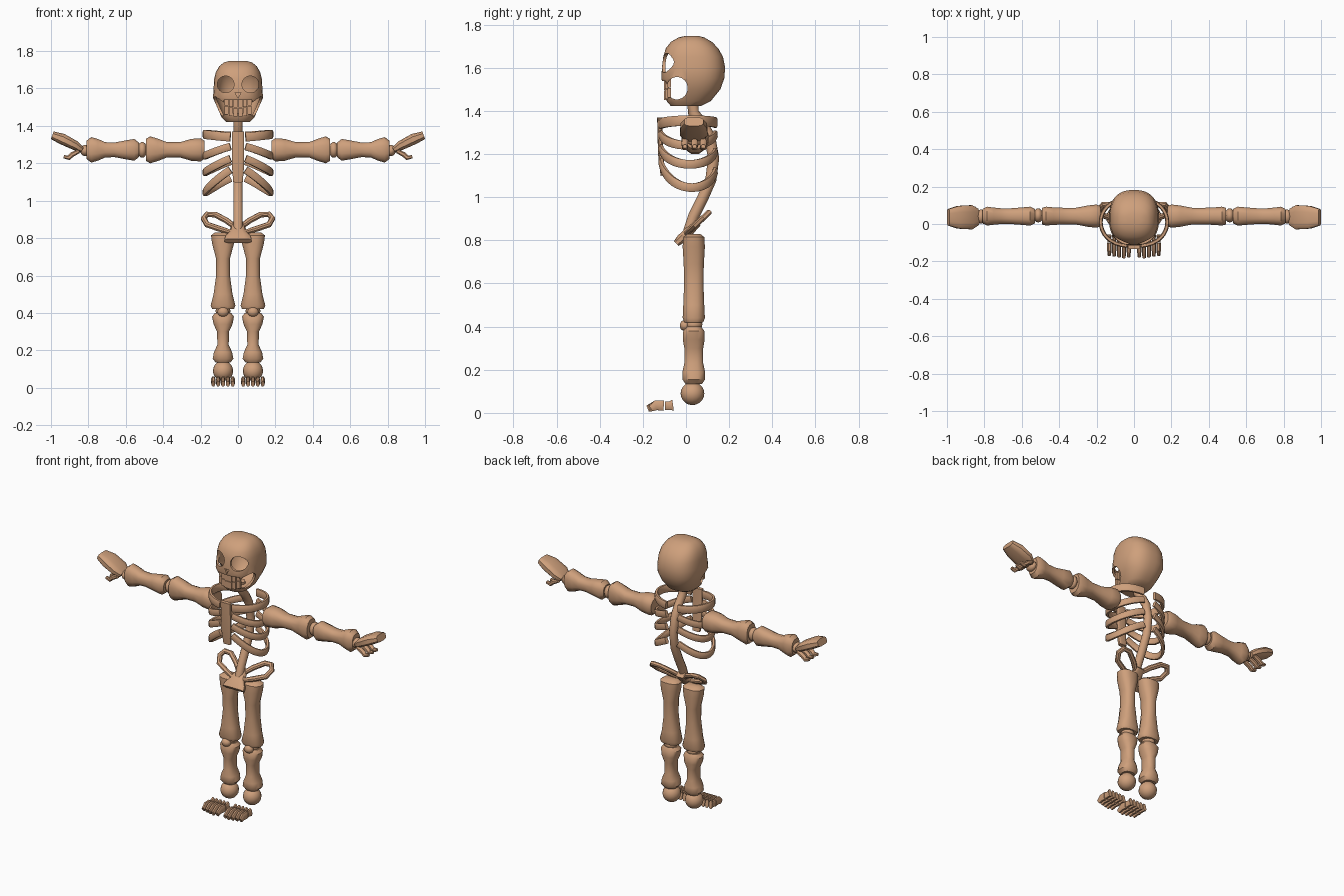
import bpy, bmesh, math
from mathutils import Vector, Matrix

old = bpy.data.objects.get("Cube")
if old:
    bpy.data.objects.remove(old)

bone = bpy.data.materials.new("tan_bone")
bone.use_nodes = True
TAN = (0.62, 0.35, 0.2, 1)
bone.diffuse_color = TAN
bone.node_tree.nodes["Principled BSDF"].inputs["Base Color"].default_value = TAN

X, Y, Z = Vector((1, 0, 0)), Vector((0, 1, 0)), Vector((0, 0, 1))


def finish(name, bm, smooth=True):
    bmesh.ops.recalc_face_normals(bm, faces=bm.faces)
    mesh = bpy.data.meshes.new(name)
    bm.to_mesh(mesh)
    bm.free()
    mesh.materials.append(bone)
    obj = bpy.data.objects.new(name, mesh)
    bpy.context.collection.objects.link(obj)
    bpy.ops.object.select_all(action='DESELECT')
    obj.select_set(True)
    bpy.context.view_layer.objects.active = obj
    if smooth:
        bpy.ops.object.shade_smooth_by_angle(angle=math.radians(40))
    return obj


def skin(name, rings, closed=False):
    """Join rings of points into a surface."""
    bm = bmesh.new()
    loops = [[bm.verts.new(p) for p in ring] for ring in rings]
    n = len(loops[0])
    pairs = list(zip(loops, loops[1:])) + ([(loops[-1], loops[0])] if closed else [])
    for a, b in pairs:
        for i in range(n):
            j = (i + 1) % n
            bm.faces.new((a[i], a[j], b[j], b[i]))
    if not closed:
        bm.faces.new(loops[0])
        bm.faces.new(loops[-1])
    return finish(name, bm)


def oval(center, u, v, sides, power=1.0):
    pts = []
    for i in range(sides):
        a = math.tau * (i + 0.5) / sides
        c, s = math.cos(a), math.sin(a)
        pts.append(center + u * math.copysign(abs(c) ** power, c)
                   + v * math.copysign(abs(s) ** power, s))
    return pts


def sweep(name, path, sizes, side, sides=12, power=0.8, closed=False):
    """Sweep an oval along a path; sizes are half extents along side and across it."""
    path = [Vector(p) for p in path]
    if isinstance(sizes, tuple):
        sizes = [sizes] * len(path)
    rings, n = [], len(path)
    for i, (p, (a, b)) in enumerate(zip(path, sizes)):
        before = path[i - 1] if i or closed else p
        after = path[(i + 1) % n] if i < n - 1 or closed else p
        t = (after - before).normalized()
        u = (side - t * side.dot(t)).normalized()
        rings.append(oval(p, u * a, t.cross(u) * b, sides, power))
    return skin(name, rings, closed)


def ball(name, center, radii):
    bm = bmesh.new()
    bmesh.ops.create_uvsphere(bm, u_segments=16, v_segments=10, radius=1,
                              matrix=Matrix.LocRotScale(center, None, Vector(radii)))
    return finish(name, bm)


def box(name, center, size):
    bm = bmesh.new()
    bmesh.ops.create_cube(bm, size=1,
                          matrix=Matrix.LocRotScale(Vector(center), None, Vector(size)))
    return finish(name, bm, False)


def apply(obj, mod):
    bpy.context.view_layer.objects.active = obj
    bpy.ops.object.modifier_apply(modifier=mod.name)


def cut(obj, cutter):
    mod = obj.modifiers.new("opening", 'BOOLEAN')
    mod.operation, mod.solver, mod.object = 'DIFFERENCE', 'EXACT', cutter
    apply(obj, mod)
    bpy.data.objects.remove(cutter)


# Skull shell: height, half width, front, back
head = [(1.422, .065, -.07, .07), (1.445, .088, -.09, .115), (1.5, .112, -.1, .16),
        (1.55, .134, -.115, .178), (1.6, .131, -.112, .182), (1.65, .128, -.106, .172),
        (1.69, .118, -.094, .15), (1.72, .1, -.07, .12), (1.74, .074, -.035, .085),
        (1.748, .04, 0, .055)]
skull = skin("skull", [oval(Vector((0, (f + b) / 2, z)), X * w, Y * ((b - f) / 2), 32, .8)
                       for z, w, f, b in head])
shell = skull.modifiers.new("shell", 'SOLIDIFY')
shell.thickness, shell.offset = .014, -1
apply(skull, shell)

# Eye, nose, mouth and cheek openings
for s in (1, -1):
    cut(skull, sweep("eye_cutter", [(s * .066, -.2, 1.622), (s * .066, 0, 1.622)],
                     (.045, .045), X, 20, 1))
cut(skull, sweep("nose_cutter", [(0, -.2, 1.568), (0, -.06, 1.568)], (.019, .018), Z, 3, 1))
cut(skull, box("mouth_cutter", (0, -.12, 1.503), (.15, .18, .072)))
cut(skull, sweep("cheek_cutter", [(-.3, -.042, 1.505), (.3, -.042, 1.505)],
                 (.052, .05), Z, 20, 1))
bpy.context.view_layer.objects.active = skull
skull.select_set(True)
bpy.ops.object.shade_smooth_by_angle(angle=math.radians(40))

# Teeth in two curved rows
for i in range(6):
    x = (i - 2.5) * .025
    lift = 3 * x * x
    for row, z, h in (("upper", 1.521, .048), ("lower", 1.472, .044)):
        box(f"{row}_tooth_{i + 1}", (x, -.093 + 4 * x * x, z + lift), (.022, .018, h))

# Spine from skull to pelvis
spine = [(.03, 1.45), (.035, 1.39), (.075, 1.34), (.11, 1.28), (.128, 1.18),
         (.115, 1.08), (.075, .99), (.035, .91), (.012, .84)]
sweep("spine", [(0, y, z) for y, z in spine], (.026, .026), X, 10, 1)

# Breastbone
sweep("breastbone", [(0, -.106, 1.1), (0, -.118, 1.2), (0, -.122, 1.37)],
      [(.026, .012), (.034, .012), (.034, .012)], X, 12, .5)

# Rib pairs: front, side and back heights, half height of the band
ribs = [("collar", 1.34, 1.355, 1.345, .025), ("upper_rib", 1.29, 1.24, 1.29, .021),
        ("middle_rib", 1.225, 1.152, 1.21, .021), ("lower_rib", 1.165, 1.045, 1.12, .021)]
for s, label in ((1, "left"), (-1, "right")):
    for name, front, mid, back, half in ribs:
        path = []
        for i in range(17):
            t = i / 16
            a = math.pi * (.05 + .9 * t)
            z = front + (back - front) * t + (mid - (front + back) / 2) * math.sin(math.pi * t)
            path.append((s * .178 * math.sin(a) ** .8, .01 - .128 * math.cos(a), z))
        sweep(f"{label}_{name}", path, (half, .011), Z, 8, .6)


# Pelvis lies in a tilted plane
def tilt(x, z):
    return (x, -.04 + (z - .79) * 1.05, z)


wing = [(.02, .862), (.06, .893), (.12, .925), (.165, .927), (.184, .905),
        (.165, .872), (.1, .85), (.04, .832)]
sweep("pelvis_base", [tilt(0, z) for z in (.785, .805, .835, .88)],
      [(.075, .016), (.068, .022), (.04, .022), (.03, .018)], X, 12, .6)

# Bone outlines: distance along the limb, half width, half depth
thigh = [(.83, .045, .03), (.815, .066, .05), (.77, .06, .053), (.69, .038, .048),
         (.6, .038, .046), (.5, .052, .05), (.44, .068, .053), (.42, .06, .045)]
shin = [(.4, .045, .035), (.38, .06, .05), (.34, .052, .052), (.3, .033, .045),
        (.23, .031, .045), (.19, .05, .054), (.155, .057, .054), (.135, .04, .04)]
upper_arm = [(.18, .055, .05), (.2, .064, .064), (.25, .058, .06), (.31, .046, .042),
             (.38, .046, .042), (.43, .048, .062), (.47, .052, .074), (.493, .045, .06)]
forearm = [(.53, .04, .04), (.555, .052, .06), (.61, .047, .05), (.66, .043, .04),
           (.71, .043, .042), (.75, .047, .06), (.785, .052, .07), (.81, .04, .05)]

for s, label in ((1, "left"), (-1, "right")):
    sweep(f"{label}_pelvis_wing", [tilt(s * x, z) for x, z in wing], (.014, .016),
          Vector((0, -.7, .7)), 8, .8, True)

    # Leg
    for name, rows in (("thigh_bone", thigh), ("shin_bone", shin)):
        sweep(f"{label}_{name}", [(s * .08, .036, z) for z, w, d in rows],
              [(w, d) for z, w, d in rows], X)
    ball(f"{label}_kneecap", (s * .08, -.004, .405), (.03, .025, .026))
    ball(f"{label}_knee_joint", (s * .08, .036, .41), (.04, .04, .03))
    ball(f"{label}_ankle", (s * .08, .03, .09), (.054, .055, .054))

    # Toes, two joints each
    for i in range(5):
        x = s * (.028 + i * .026)
        tip = -.178 + .005 * abs(i - 1)
        sweep(f"{label}_toe_tip_{i + 1}", [(x, tip, .02), (x, -.14, .035), (x, -.103, .034)],
              [(.01, .016), (.012, .024), (.012, .026)], X, 8)
        sweep(f"{label}_toe_base_{i + 1}", [(x, -.098, .033), (x, -.08, .033), (x, -.06, .036)],
              [(.012, .022), (.01, .02), (.012, .027)], X, 8)

    # Arm
    for name, rows in (("upper_arm_bone", upper_arm), ("forearm_bone", forearm)):
        sweep(f"{label}_{name}", [(s * x, .042, 1.272) for x, w, d in rows],
              [(w, d) for x, w, d in rows], Y)
    ball(f"{label}_elbow", (s * .512, .046, 1.272), (.026, .038, .042))
    ball(f"{label}_wrist", (s * .818, .04, 1.268), (.025, .038, .03))

    # Hand and curled fingers
    sweep(f"{label}_hand",
          [(s * .835, .038, 1.272), (s * .87, .036, 1.295), (s * .94, .036, 1.33),
           (s * .993, .036, 1.35)],
          [(.045, .016), (.066, .026), (.062, .03), (.045, .022)], Y, 12, .6)
    for i, y in enumerate((-.005, .04, .08)):
        sweep(f"{label}_finger_{i + 1}",
              [(s * .85, y, 1.265), (s * .885, y, 1.248), (s * .905, y, 1.23),
               (s * .932, y, 1.235)],
              [(.014, .012), (.016, .014), (.015, .014), (.01, .009)], Y, 8)
